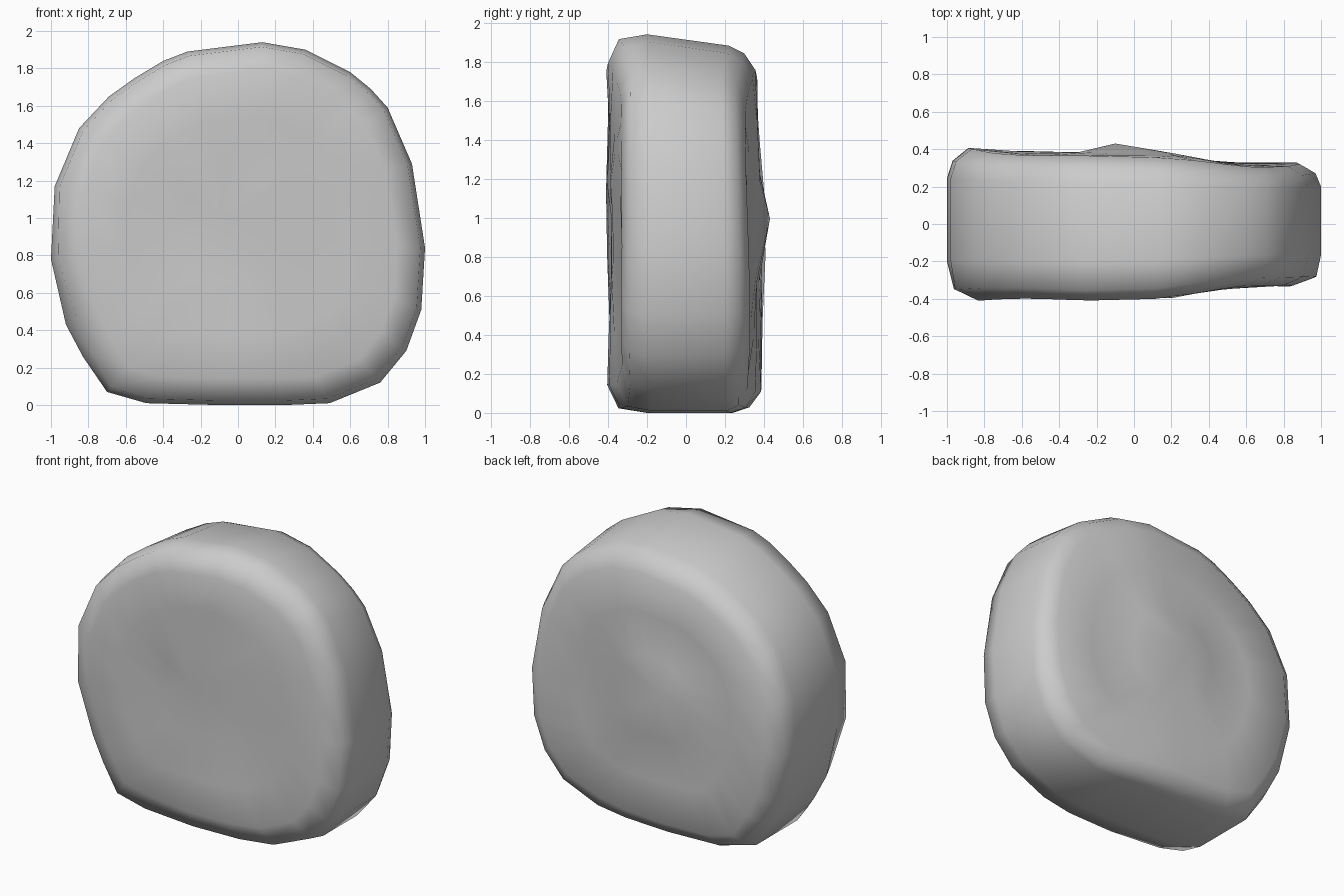
import bpy, bmesh, math

cube = bpy.data.objects.get("Cube")
if cube:
    bpy.data.objects.remove(cube, do_unlink=True)

stone = bpy.data.materials.new("stone_grey")
stone.use_nodes = True
stone.diffuse_color = (0.6, 0.6, 0.6, 1)
stone.node_tree.nodes["Principled BSDF"].inputs["Base Color"].default_value = (0.6, 0.6, 0.6, 1)

# Outer outline of the boulder, as x and z
outline = [(0.13, 1.94), (0.36, 1.9), (0.6, 1.78), (0.71, 1.69), (0.8, 1.59), (0.93, 1.29),
           (1.0, 0.84), (0.98, 0.51), (0.9, 0.29), (0.76, 0.12), (0.49, 0.01), (0.25, 0.0),
           (-0.1, 0.0), (-0.49, 0.01), (-0.7, 0.07), (-0.83, 0.26), (-0.92, 0.43),
           (-1.0, 0.78), (-0.98, 1.17), (-0.85, 1.48), (-0.69, 1.65), (-0.55, 1.75),
           (-0.4, 1.84), (-0.27, 1.89)]
MID = 0.95

# Rings from front to back: depth y and size
rings = [(-0.385, 0.3), (-0.39, 0.6), (-0.4, 0.85), (-0.345, 0.975), (-0.2, 1.0),
         (0.24, 1.0), (0.325, 0.97), (0.385, 0.885), (0.375, 0.6), (0.37, 0.3)]


def bump(x, z, cx, cz, width):
    return math.exp(-((x - cx) ** 2 + (z - cz) ** 2) / width)


def worn(x, y, z):
    """Thin the right end and the top back, and make the broad faces uneven."""
    depth = y * (1 - 0.17 * max(0, min(1, (x - 0.2) / 0.4)))
    rim = min(1, abs(y) / 0.37) ** 3
    depth += 0.01 * rim * math.sin(5 * x + 1.5 * y) * math.cos(4 * z + 3 * y)
    if y > 0:   # thinner top, low peak in the middle, swollen left edge, chipped foot
        depth *= 1 - 0.1 * max(0, z - 1.2)
        depth += rim * (0.06 * bump(x, z, -0.1, 1.0, 0.03)
                        + 0.025 * bump(x, z, -0.95, 0.8, 0.15)
                        - 0.04 * bump(x, z, 0.35, 0.1, 0.04))
    else:       # low peak above the middle, chipped foot
        depth += rim * (0.04 * bump(x, z, -0.4, 0.1, 0.04)
                        - 0.03 * bump(x, z, -0.18, 1.2, 0.03))
    # the top surface slopes down to the back
    z -= 0.14 * max(0, y + 0.18) * max(0, z - MID)
    # the front edge draws in a little at the lower left
    if y < -0.3:
        x += 0.04 * bump(x, z, -0.9, 0.45, 0.1)
    return (x, depth, z)


# Boulder: outline rings bridged together and closed by fans
bm = bmesh.new()
loops = [[bm.verts.new(worn(x * s, y, MID + (z - MID) * s)) for x, z in outline]
         for y, s in rings]
n = len(outline)
for a, b in zip(loops, loops[1:]):
    for i in range(n):
        j = (i + 1) % n
        bm.faces.new((a[i], a[j], b[j], b[i]))
for loop, (y, s) in ((loops[0], rings[0]), (loops[-1], rings[-1])):
    centre = bm.verts.new(worn(-0.1, y, 1.0))
    for i in range(n):
        bm.faces.new((centre, loop[i], loop[(i + 1) % n]))
bmesh.ops.recalc_face_normals(bm, faces=bm.faces)
for f in bm.faces:
    f.smooth = True
mesh = bpy.data.meshes.new("boulder")
bm.to_mesh(mesh)
bm.free()
mesh.materials.append(stone)
boulder = bpy.data.objects.new("boulder", mesh)
bpy.context.collection.objects.link(boulder)
